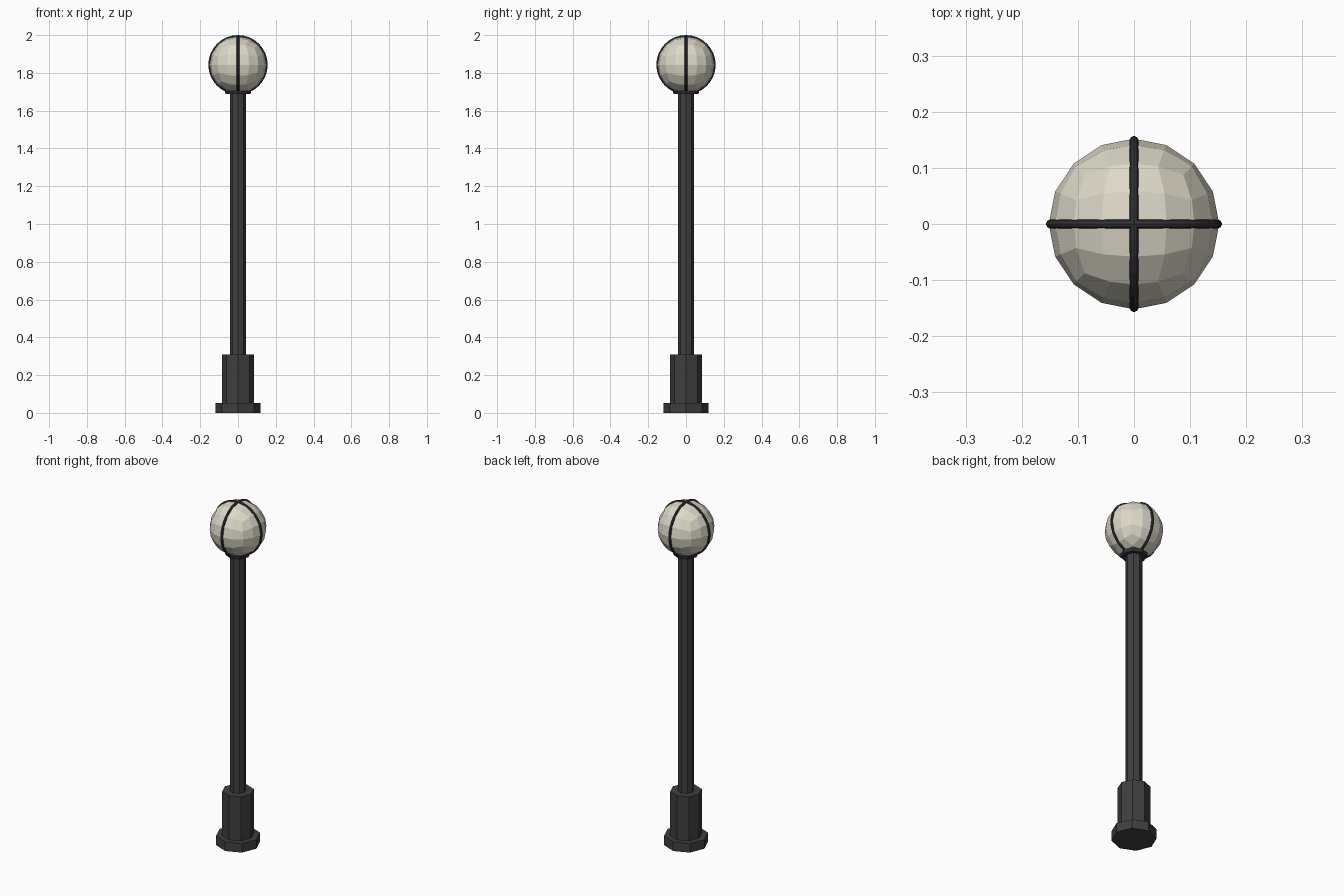
import bpy, bmesh
from math import pi, tan
from mathutils import Vector

cube = bpy.data.objects.get("Cube")
if cube:
    bpy.data.objects.remove(cube, do_unlink=True)


def make_material(name, rgb, roughness):
    mat = bpy.data.materials.new(name)
    mat.use_nodes = True
    mat.diffuse_color = (*rgb, 1)
    bsdf = mat.node_tree.nodes["Principled BSDF"]
    bsdf.inputs["Base Color"].default_value = (*rgb, 1)
    bsdf.inputs["Roughness"].default_value = roughness
    return mat


charcoal = make_material("charcoal iron", (0.05, 0.05, 0.05), 0.6)
band_metal = make_material("dark band metal", (0.035, 0.035, 0.04), 0.6)
cream = make_material("cream glass", (0.72, 0.69, 0.58), 0.4)

GLOBE_Z = 1.843
GLOBE_R = 0.152
BAND_R = 0.149
BAND_TUBE = 0.008


def finish(obj, name, mat):
    obj.name = obj.data.name = name
    obj.data.materials.append(mat)
    return obj


def octagon(name, bottom, top, r_bottom, r_top, mat):
    """Eight-sided column with a corner facing the front."""
    bpy.ops.mesh.primitive_cone_add(
        vertices=8, radius1=r_bottom, radius2=r_top, depth=top - bottom,
        location=(0, 0, (bottom + top) / 2))
    return finish(bpy.context.object, name, mat)


# Post
octagon("foot", 0, 0.053, 0.118, 0.118, charcoal)
octagon("base", 0.053, 0.31, 0.085, 0.085, charcoal)
octagon("pole", 0.31, 1.7, 0.043, 0.043, charcoal)
octagon("collar", 1.687, 1.705, 0.066, 0.07, band_metal)

# Globe: a cube of four by four panels per side, rounded evenly
bm = bmesh.new()
bmesh.ops.create_cube(bm, size=2)
bmesh.ops.subdivide_edges(bm, edges=bm.edges[:], cuts=3, use_grid_fill=True)
for v in bm.verts:
    v.co = Vector([tan(c * pi / 4) for c in v.co]).normalized() * GLOBE_R
mesh = bpy.data.meshes.new("globe")
bm.to_mesh(mesh)
bm.free()
globe = bpy.data.objects.new("globe", mesh)
globe.location.z = GLOBE_Z
bpy.context.collection.objects.link(globe)
finish(globe, "globe", cream)

# Two crossing bands around the globe
for name, turn in (("band_side_to_side", 0), ("band_front_to_back", pi / 2)):
    bpy.ops.mesh.primitive_torus_add(
        major_radius=BAND_R, minor_radius=BAND_TUBE, major_segments=32,
        minor_segments=8, location=(0, 0, GLOBE_Z), rotation=(pi / 2, 0, turn))
    finish(bpy.context.object, name, band_metal)
